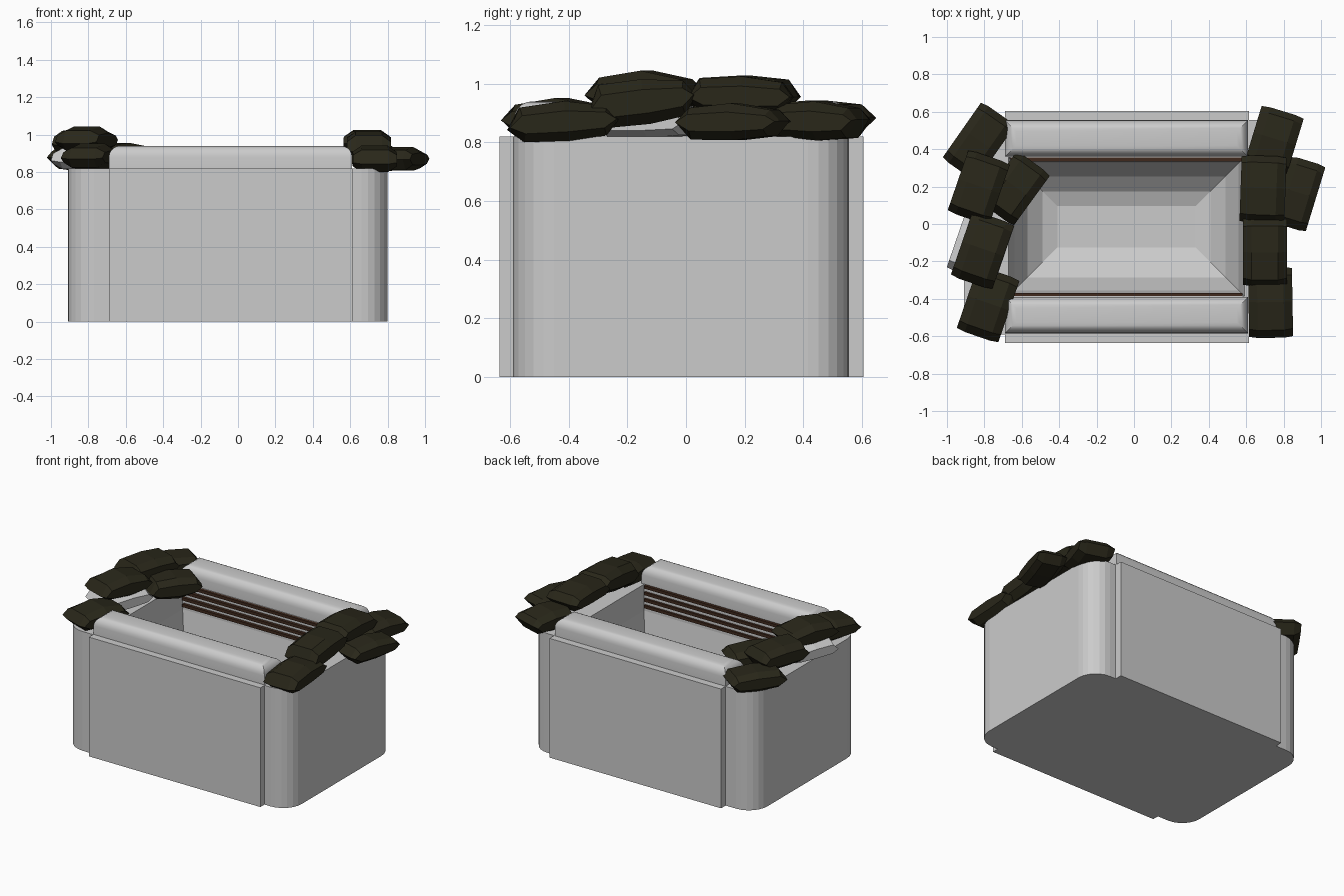
import bpy, bmesh, math, random
from mathutils import Matrix, Vector

if "Cube" in bpy.data.objects:
    bpy.data.objects.remove(bpy.data.objects["Cube"])

random.seed(4)


def material(name, color):
    m = bpy.data.materials.new(name)
    m.diffuse_color = (*color, 1)
    m.use_nodes = True
    m.node_tree.nodes["Principled BSDF"].inputs["Base Color"].default_value = m.diffuse_color
    return m


def add_object(name, bm, mat=None):
    bmesh.ops.recalc_face_normals(bm, faces=bm.faces)
    me = bpy.data.meshes.new(name)
    bm.to_mesh(me)
    bm.free()
    ob = bpy.data.objects.new(name, me)
    bpy.context.collection.objects.link(ob)
    if mat:
        me.materials.append(mat)
    return ob


def box(x0, x1, y0, y1, z0, z1):
    bm = bmesh.new()
    bmesh.ops.create_cube(bm, size=1)
    for v in bm.verts:
        v.co = Vector(((x0 + x1) / 2 + v.co.x * (x1 - x0),
                       (y0 + y1) / 2 + v.co.y * (y1 - y0),
                       (z0 + z1) / 2 + v.co.z * (z1 - z0)))
    return bm


def loft(rings):
    """Skin a list of equal-length closed rings and cap both ends."""
    bm = bmesh.new()
    vs = [[bm.verts.new(p) for p in r] for r in rings]
    n = len(vs[0])
    for a, b in zip(vs, vs[1:]):
        for i in range(n):
            j = (i + 1) % n
            bm.faces.new((a[i], a[j], b[j], b[i]))
    bm.faces.new(vs[0])
    bm.faces.new(vs[-1])
    return bm


stone = material("dark_stone", (0.022, 0.02, 0.01))
brown = material("brown_slat", (0.05, 0.022, 0.012))

# Main body: block with rounded vertical corners
bm = box(-0.91, 0.80, -0.59, 0.555, 0, 0.82)
uprights = [e for e in bm.edges if abs(e.verts[0].co.z - e.verts[1].co.z) > 0.5]
bmesh.ops.bevel(bm, geom=uprights, offset=0.14, segments=6, profile=0.5, affect='EDGES')
body = add_object("basin_body", bm)

# Hollow: steep walls curving into a small flat floor
rings = []
for inset, z in ((0, 0.9), (0, 0.64), (0.03, 0.45), (0.10, 0.30), (0.18, 0.23), (0.26, 0.20)):
    x0, x1, y0, y1 = -0.67 + inset, 0.59 - inset, -0.385 + inset, 0.355 - inset
    rings.append([(x0, y0, z), (x1, y0, z), (x1, y1, z), (x0, y1, z)])
cutter = add_object("hollow_cutter", loft(rings))
cutter.hide_render = True
mod = body.modifiers.new("hollow", 'BOOLEAN')
mod.object = cutter
mod.operation = 'DIFFERENCE'
mod.solver = 'EXACT'
bpy.context.view_layer.objects.active = body
bpy.ops.object.modifier_apply(modifier="hollow")
bpy.data.objects.remove(cutter)

# Front and back: raised panel, rounded top rail and inner slats
for side, panel, rail, slat in (
        ("front", (-0.635, -0.585), (-0.585, -0.39), (-0.39, -0.37)),
        ("back", (0.55, 0.605), (0.36, 0.555), (0.335, 0.36))):
    add_object(side + "_panel", box(-0.69, 0.615, *panel, 0, 0.82))
    bm = box(-0.69, 0.61, *rail, 0.815, 0.94)
    top = [e for e in bm.edges if all(v.co.z > 0.9 for v in e.verts)]
    bmesh.ops.bevel(bm, geom=top, offset=0.06, segments=5, profile=0.5, affect='EDGES')
    ob = add_object(side + "_rail", bm)
    ob.data.shade_smooth()
    ob.data.set_sharp_from_angle(angle=math.radians(35))
    for i in range(4):
        z = 0.665 + i * 0.045
        add_object(f"{side}_slat_{i + 1}", box(-0.66, 0.58, *slat, z, z + 0.02), brown)


def rock(name, x, y, z, width, length, turn, height=0.135, tilt=0, mat=stone):
    """Faceted stone: an uneven eight-sided profile carried across its width."""
    prof = [(-0.5, -0.08), (-0.36, -0.42), (0.05, -0.5), (0.38, -0.4),
            (0.5, 0.02), (0.40, 0.36), (0.02, 0.5), (-0.38, 0.42)]
    prof = [(a, b + random.uniform(-0.06, 0.06)) for a, b in prof]
    rings = [[(u * width, a * length * s, b * height * s2) for a, b in prof]
             for u, s, s2 in ((-0.5, 0.96, 0.5), (-0.3, 1, 0.95), (0.3, 1, 0.95), (0.5, 0.96, 0.5))]
    bm = loft(rings)
    bm.transform(Matrix.Translation((x, y, z))
                 @ Matrix.Rotation(math.radians(turn), 4, 'Z')
                 @ Matrix.Rotation(math.radians(tilt), 4, 'X'))
    add_object(name, bm, mat)


# Stones piled along both ends: x, y, z, width, length, turn, height, tilt
piles = {
    "right": [(0.73, -0.42, 0.87, 0.235, 0.38, 1, 0.135, 4),
              (0.70, -0.15, 0.94, 0.235, 0.37, 0, 0.17, 8),
              (0.69, 0.185, 0.955, 0.24, 0.36, -2, 0.14, 0),
              (0.88, 0.16, 0.87, 0.19, 0.37, -17, 0.135, 0),
              (0.75, 0.45, 0.87, 0.235, 0.32, -17, 0.135, 0)],
    "left": [(-0.78, -0.43, 0.88, 0.235, 0.36, -19, 0.14, 0),
             (-0.81, -0.14, 0.97, 0.235, 0.37, -19, 0.14, 0),
             (-0.83, 0.195, 0.955, 0.235, 0.35, -19, 0.16, 0),
             (-0.83, 0.44, 0.88, 0.22, 0.37, -35, 0.14, 0),
             (-0.635, 0.19, 0.885, 0.22, 0.34, -36, 0.14, 0)],
}
for side, stones in piles.items():
    for i, s in enumerate(stones):
        rock(f"{side}_stone_{i + 1}", *s)

# Plain grey stone tucked under the left pile
rock("left_grey_stone", -0.82, -0.12, 0.87, 0.27, 0.34, -19, 0.13, 0, None)
